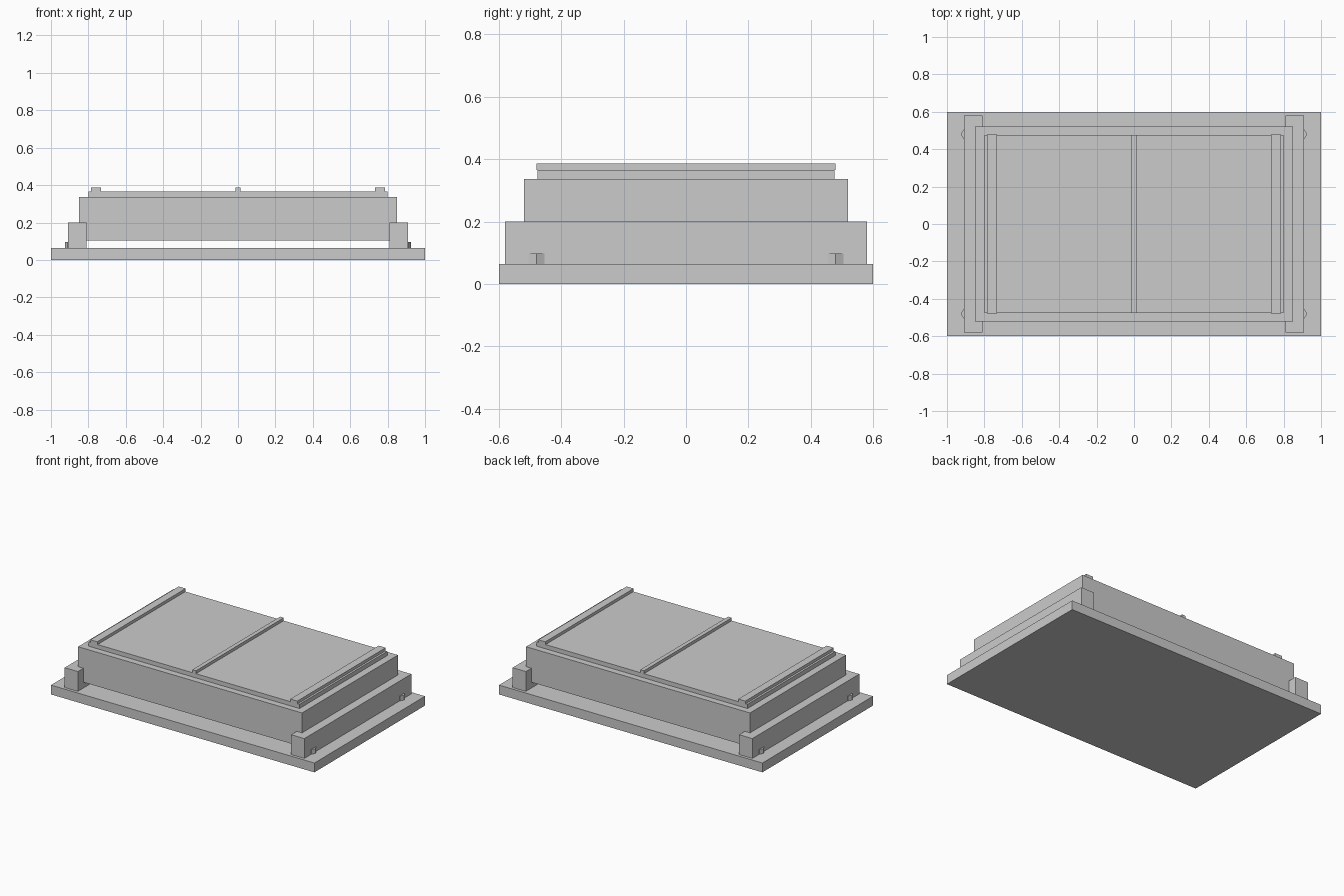
import bpy

if "Cube" in bpy.data.objects:
    bpy.data.objects.remove(bpy.data.objects["Cube"])


def box(name, x, y, z):
    """Box from (min, max) extents on each axis."""
    bpy.ops.mesh.primitive_cube_add(
        size=1, location=[(a + b) / 2 for a, b in (x, y, z)])
    ob = bpy.context.object
    ob.name = name
    ob.scale = [b - a for a, b in (x, y, z)]
    bpy.ops.object.transform_apply(location=False, rotation=False, scale=True)
    return ob


# Stacked slabs: base plate, raised body, top panel
box("base_plate", (-1, 1), (-0.6, 0.6), (0, 0.064))
box("body", (-0.85, 0.85), (-0.52, 0.52), (0.104, 0.337))
box("top_panel", (-0.8, 0.8), (-0.476, 0.476), (0.337, 0.366))

# Strip across the middle of the panel
box("centre_strip", (-0.014, 0.014), (-0.476, 0.476), (0.366, 0.386))

for side, s in (("left", -1), ("right", 1)):
    # Rails carrying the body, and strips at the panel ends
    box(side + "_rail", sorted((s * 0.81, s * 0.91)), (-0.58, 0.58), (0.064, 0.2))
    box(side + "_end_strip", sorted((s * 0.733, s * 0.786)), (-0.479, 0.479), (0.366, 0.386))

    # Hexagonal bolts, half sunk in the rails with a corner pointing outwards
    for end, y in (("front", -0.48), ("back", 0.48)):
        bpy.ops.mesh.primitive_cylinder_add(
            vertices=6, radius=0.03, depth=0.033,
            location=(s * 0.896, y, 0.0805), rotation=(0, 0, 1.5707963))
        bpy.context.object.name = f"{end}_{side}_bolt"
